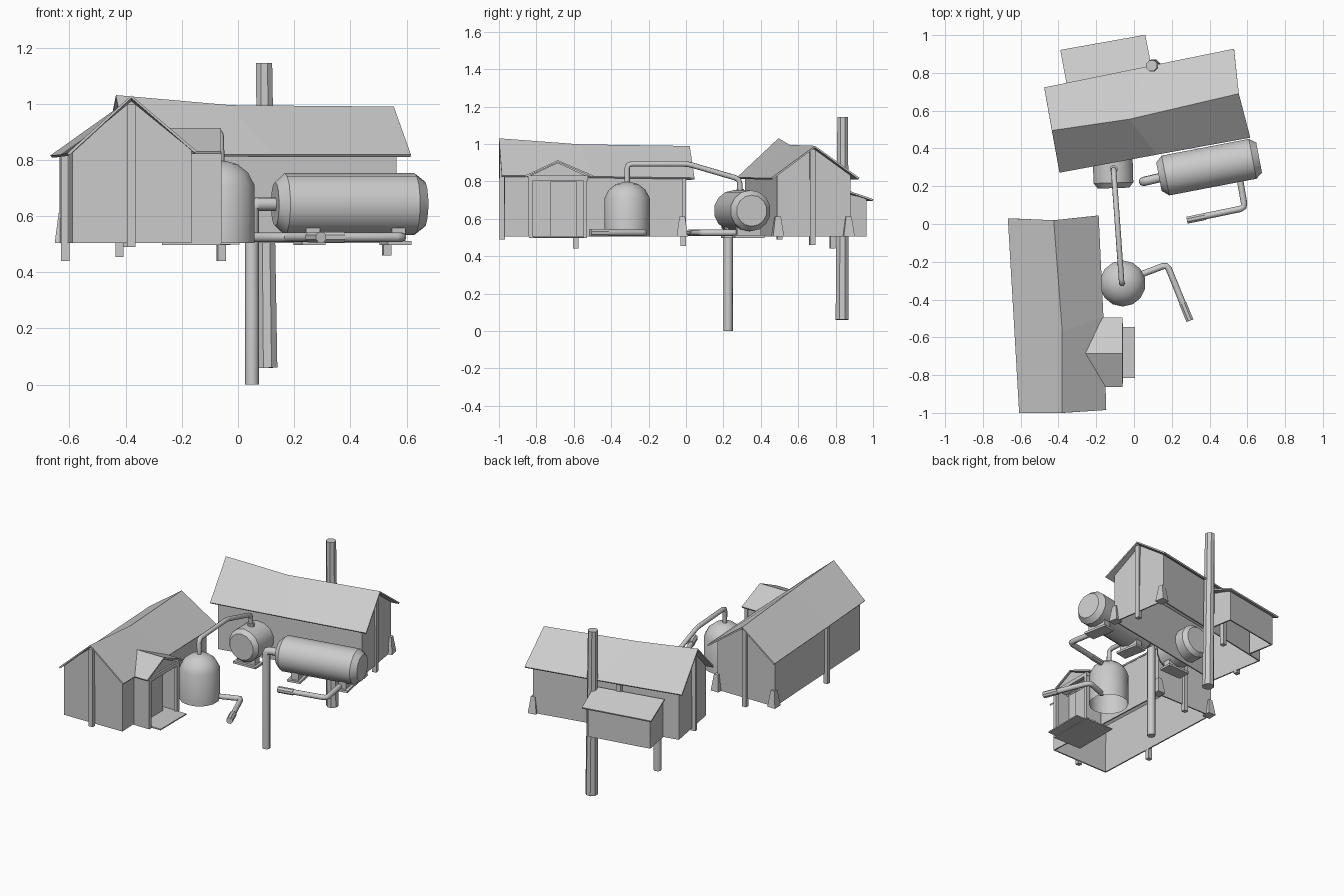
import bpy, math
from mathutils import Vector as V

if "Cube" in bpy.data.objects:
    bpy.data.objects.remove(bpy.data.objects["Cube"])

G = 0.505   # ground level of the buildings


def mesh(name, verts, faces, thick=0.0, offset=-1):
    me = bpy.data.meshes.new(name)
    me.from_pydata([tuple(v) for v in verts], [], faces)
    me.update()
    ob = bpy.data.objects.new(name, me)
    bpy.context.collection.objects.link(ob)
    if thick:
        m = ob.modifiers.new("thickness", 'SOLIDIFY')
        m.thickness, m.offset = thick, offset
    return ob


def smooth(ob, angle=35):
    bpy.ops.object.select_all(action='DESELECT')
    ob.select_set(True)
    bpy.context.view_layer.objects.active = ob
    bpy.ops.object.shade_smooth_by_angle(angle=math.radians(angle))


def box(name, x, y, z0, z1, sx, sy, rot=0, top=1.0):
    """Box standing on z0, optionally tapered and turned about z."""
    c, s = math.cos(math.radians(rot)), math.sin(math.radians(rot))
    vs = []
    for z, k in ((z0, 1), (z1, top)):
        for a, b in ((-1, -1), (1, -1), (1, 1), (-1, 1)):
            p, q = a * sx * k / 2, b * sy * k / 2
            vs.append((x + p * c - q * s, y + p * s + q * c, z))
    return mesh(name, vs, [(3, 2, 1, 0), (4, 5, 6, 7), (0, 1, 5, 4),
                           (1, 2, 6, 5), (2, 3, 7, 6), (3, 0, 4, 7)])


def lathe(name, start, axis, rings, n=12, cap_start=True):
    """Rings of (distance along axis, radius) around an axis."""
    d = V(axis).normalized()
    side = d.cross(V((0, 0, 1))) if abs(d.z) < .9 else V((1, 0, 0))
    side = (side - d * side.dot(d)).normalized()
    up = d.cross(side)
    vs, fs = [], []
    for t, r in rings:
        for i in range(n):
            a = 2 * math.pi * (i + .5) / n
            vs.append(V(start) + d * t + (side * math.cos(a) + up * math.sin(a)) * r)
    for k in range(len(rings) - 1):
        for i in range(n):
            j = (i + 1) % n
            fs.append((k * n + i, k * n + j, k * n + n + j, k * n + n + i))
    if cap_start:
        fs.append(tuple(reversed(range(n))))
    fs.append(tuple(range(len(vs) - n, len(vs))))
    ob = mesh(name, vs, fs)
    smooth(ob)
    return ob


def pipe(name, pts, r, bend=0.025):
    """Round pipe along a path with softened elbows."""
    pts = [V(p) for p in pts]
    path = [pts[0]]
    for a, b, c in zip(pts, pts[1:], pts[2:]):
        p, q = b + (a - b).normalized() * bend, b + (c - b).normalized() * bend
        path += [p, (p + q + b * 2) / 4, q]
    path.append(pts[-1])
    cu = bpy.data.curves.new(name, 'CURVE')
    cu.dimensions = '3D'
    cu.bevel_depth, cu.bevel_resolution, cu.use_fill_caps = r, 2, True
    sp = cu.splines.new('POLY')
    sp.points.add(len(path) - 1)
    for s, p in zip(sp.points, path):
        s.co = (*p, 1)
    ob = bpy.data.objects.new(name, cu)
    bpy.context.collection.objects.link(ob)
    bpy.ops.object.select_all(action='DESELECT')
    ob.select_set(True)
    bpy.context.view_layer.objects.active = ob
    bpy.ops.object.convert(target='MESH')
    smooth(bpy.context.object, 50)


def roof(name, eave_a, ridge, eave_b):
    """Two slopes meeting at a sagging ridge."""
    n = len(ridge)
    fs = [(r * n + i, r * n + i + 1, r * n + n + i + 1, r * n + n + i)
          for r in (0, 1) for i in range(n - 1)]
    return mesh(name, eave_a + ridge + eave_b, fs, 0.01, 0)


def walls(name, c, peaks, ze):
    """Open-bottomed shell: corners c0,c1 at one gable, c2,c3 at the other."""
    vs = [(*p, G) for p in c] + [(*p, ze) for p in c] + peaks
    return mesh(name, vs, [(0, 1, 5, 8, 4), (1, 2, 6, 5), (2, 3, 7, 9, 6), (3, 0, 4, 7)], 0.012)


# Left hall
A = [(-.59, -.975), (-.165, -.97), (-.215, -.02), (-.635, -.02)]
walls("hall_walls", A, [(-.38, -.975, 1.01), (-.423, -.02, .972)], .835)
roof("hall_roof", [(-.605, -1, .82), (-.63, -.57, .815), (-.665, .03, .812)],
     [(-.38, -1, 1.025), (-.38, -.57, .993), (-.425, .02, .984)],
     [(-.15, -.985, .828), (-.165, -.49, .822), (-.19, .045, .815)])

# Rear workshop
B = [(.565, .487), (.503, .88), (-.434, .693), (-.368, .316)]
walls("workshop_walls", B, [(.527, .683, .975), (-.40, .503, 1.01)], .832)
roof("workshop_roof", [(-.395, .275, .817), (.12, .37, .815), (.615, .46, .815)],
     [(-.435, .495, 1.026), (-.025, .555, .99), (.555, .69, .985)],
     [(-.475, .72, .82), (.05, .827, .815), (.53, .925, .815)])

# Lean-to at the back of the workshop
L = [(-.335, .72), (.065, .80), (.035, .965), (-.365, .895)]
mesh("lean_to_walls", [(*p, G) for p in L] + [(*p, z) for p, z in zip(L, (.75, .75, .708, .708))],
     [(1, 2, 6, 5), (2, 3, 7, 6), (3, 0, 4, 7)], .012)
mesh("lean_to_roof", [(-.355, .73, .762), (.095, .82, .762), (.06, 1.0, .70), (-.39, .92, .70)],
     [(0, 1, 2, 3)], .01, 0)

# Posts under gables and along walls: x, y, bottom, top, turn
for i, (x, y, a, b, t) in enumerate([
        (-.38, -.982, .49, 1.0, 0), (-.422, -.015, .455, .97, 0), (-.615, -.59, .44, .82, 2),
        (.53, .675, .46, .97, 11), (-.408, .50, .49, 1.0, 11), (-.06, .783, .44, .81, 11)]):
    box(f"post_{i + 1}", x, y, a, b, .03, .028, t)

# Corner buttresses
for i, (x, y, t) in enumerate([(*A[2], 0), (-.625, -.025, 0), (.56, .49, 11), (.503, .868, 11)]):
    box(f"buttress_{i + 1}", x, y, G, .612, .055, .06, t, .5)

# Gabled entrance porch
yc, w = -.685, .15
roof("porch_roof", [(-.175, -.86, .826), (-.06, -.86, .826)],
     [(-.27, yc, .908), (-.06, yc, .908)], [(-.165, -.497, .826), (-.06, -.497, .826)])
mesh("porch_gable", [(-.07, yc - w, .83), (-.07, yc + w, .83), (-.07, yc, .9)], [(0, 1, 2)], .01)
for s, n in ((-1, "left"), (1, "right")):
    box(f"porch_wall_{n}", -.125, yc + s * w, G, .83, .11, .012)
    box(f"porch_post_{n}", -.07, yc + s * (w - .005), G, .83, .022, .024)
box("porch_lintel", -.07, yc, .805, .83, .022, .32)
box("porch_door", -.145, yc + .03, G, .80, .012, .14)
box("porch_floor", -.165, yc, .498, G, .21, .31)
box("porch_step", -.03, -.68, .499, .507, .07, .27)

# Chimney, slightly leaning and tapered
lathe("chimney", (.105, .835, .06), (-.012, .003, 1.085), [(0, .038), (1.085, .031)], 8)

# Upright domed tank
lathe("upright_tank", (-.06, -.315, G), (0, 0, 1),
      [(0, .122), (.205, .122), (.25, .098), (.28, .06), (.292, .015)], 14, False)

# Lying tank with chamfered ends, and the small tank set into the workshop
lathe("lying_tank", (.132, .25, .643), (.982, .188, 0),
      [(0, .078), (.035, .11), (.505, .11), (.54, .083)], 14)
lathe("wall_tank", (-.108, .19, .635), (-.03, 1, 0),
      [(0, .085), (.028, .108), (.26, .108), (.285, .085)], 14)

# Saddles and pads below the lying tanks
for i, (x, y, t) in enumerate([(.255, .274, 11), (.56, .332, 11), (-.108, .26, 92)]):
    box(f"saddle_{i + 1}", x, y, G, .575, .05, .13, t)
    box(f"saddle_pad_{i + 1}", x, y, .498, .512, .085, .16, t)

# Pipes
pipe("overhead_pipe", [(-.062, -.315, .78), (-.065, -.315, .893), (-.088, .01, .893),
                       (-.108, .288, .812), (-.108, .288, .72)], .0145)
lathe("overhead_pipe_collar", (-.108, .29, .735), (0, 0, 1), [(0, .022), (.025, .022)], 8)
pipe("supply_pipe", [(.05, .225, 0), (.05, .225, .643), (.18, .255, .643)], .025, .02)
pipe("lying_tank_drain", [(.555, .27, .525), (.587, .085, .525), (.285, .022, .525)], .017)
pipe("upright_tank_drain", [(.03, -.27, .525), (.175, -.215, .525), (.293, -.505, .525)], .017)
lathe("lying_tank_drain_collar", (.28, .02, .525), (.98, .2, 0), [(0, .02), (.10, .02)], 8)
lathe("upright_tank_drain_collar", (.296, -.512, .525), (-.377, .926, 0), [(0, .021), (.10, .021)], 8)
